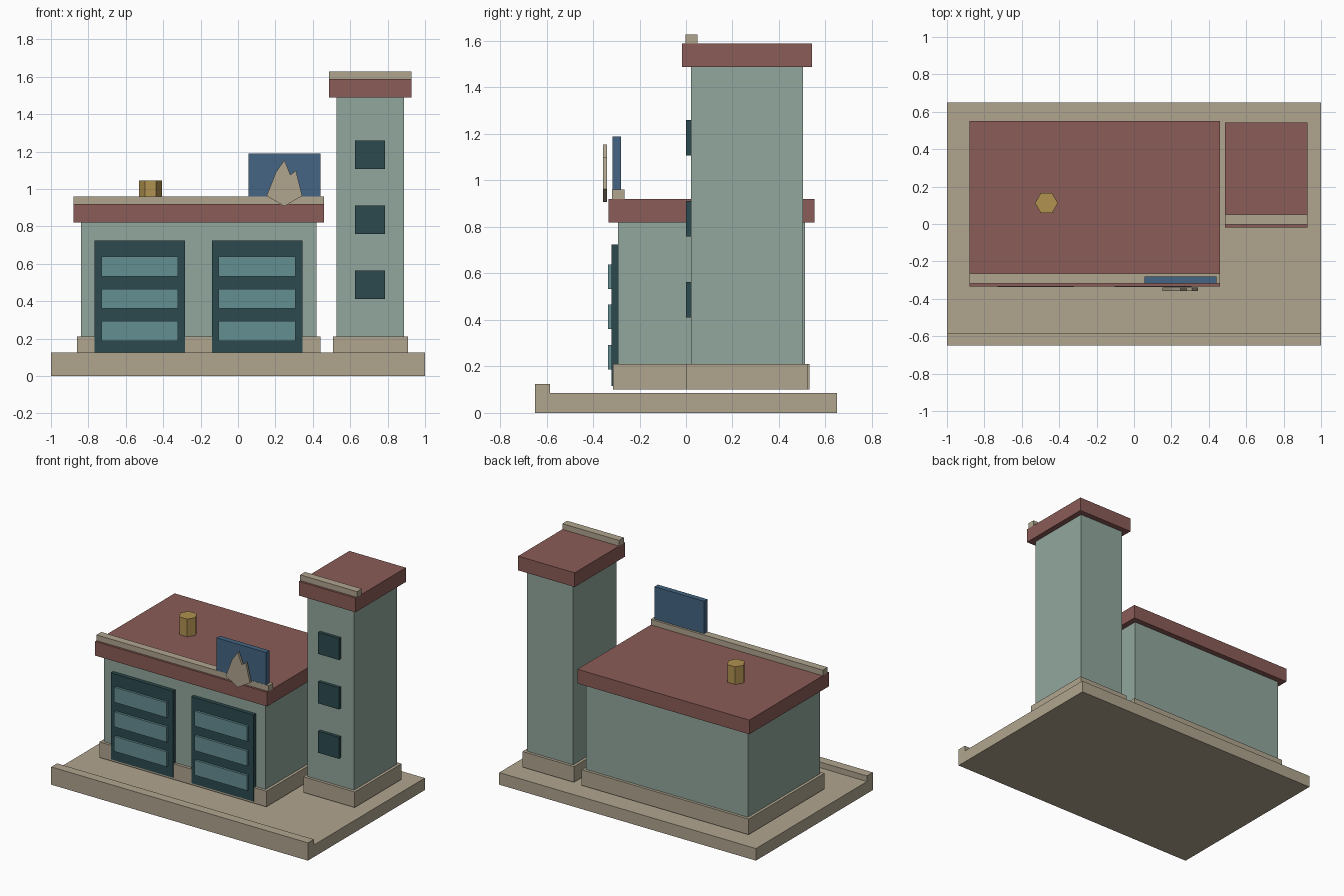
import bpy, bmesh, math

cube = bpy.data.objects.get("Cube")
if cube:
    bpy.data.objects.remove(cube, do_unlink=True)


def to_linear(c):
    c /= 255
    return c / 12.92 if c <= 0.04045 else ((c + 0.055) / 1.055) ** 2.4


def make_material(name, *rgb):
    color = (*[to_linear(c) for c in rgb], 1)
    mat = bpy.data.materials.new(name)
    mat.use_nodes = True
    mat.diffuse_color = color
    bsdf = next(n for n in mat.node_tree.nodes if n.type == 'BSDF_PRINCIPLED')
    bsdf.inputs["Base Color"].default_value = color
    bsdf.inputs["Roughness"].default_value = 0.8
    return mat


stone = make_material("tan stone", 176, 165, 143)
wall = make_material("pale green wall", 146, 167, 157)
roof_red = make_material("brick red roof", 139, 92, 87)
frame = make_material("dark teal", 44, 74, 78)
glass = make_material("light teal panel", 100, 142, 146)
blue = make_material("sign blue", 68, 101, 130)
gold = make_material("ochre", 177, 146, 80)


def finish(name, bm, mat):
    bmesh.ops.recalc_face_normals(bm, faces=bm.faces)
    mesh = bpy.data.meshes.new(name)
    bm.to_mesh(mesh)
    bm.free()
    mesh.materials.append(mat)
    obj = bpy.data.objects.new(name, mesh)
    bpy.context.collection.objects.link(obj)
    return obj


def prism(name, points, to_3d, depth, mat):
    """Extrude a closed outline along the depth vector."""
    bm = bmesh.new()
    face = bm.faces.new([bm.verts.new(to_3d(*p)) for p in points])
    new = bmesh.ops.extrude_face_region(bm, geom=[face])["geom"]
    verts = [g for g in new if isinstance(g, bmesh.types.BMVert)]
    bmesh.ops.translate(bm, verts=verts, vec=depth)
    return finish(name, bm, mat)


def box(name, x, y, z, mat):
    """Box between (min, max) ranges on each axis."""
    bm = bmesh.new()
    bmesh.ops.create_cube(bm, size=1)
    for v in bm.verts:
        v.co = [r[0] if c < 0 else r[1] for c, r in zip(v.co, (x, y, z))]
    return finish(name, bm, mat)


# Ground slab with a raised kerb along the front
slab_profile = [(-0.65, 0), (0.65, 0), (0.65, 0.085), (-0.585, 0.085),
                (-0.585, 0.125), (-0.65, 0.125)]
prism("ground_slab", slab_profile, lambda y, z: (-1, y, z), (2, 0, 0), stone)


# Each block is a plinth, walls, an overhanging roof and a front parapet
def block(name, x, y, top):
    def grow(r, a, b=None):
        return (r[0] - a, r[1] + (a if b is None else b))
    box(name + "_plinth", grow(x, 0.02), grow(y, 0.02), (0.10, 0.21), stone)
    box(name + "_walls", x, y, (0.11, top + 0.01), wall)
    roof_x = grow(x, 0.04)
    box(name + "_roof", roof_x, grow(y, 0.04), (top, top + 0.10), roof_red)
    front = y[0] - 0.025
    box(name + "_parapet", roof_x, (front, front + 0.053),
        (top + 0.10, top + 0.14), stone)


block("garage", (-0.84, 0.42), (-0.293, 0.512), 0.82)
block("tower", (0.527, 0.888), (0.022, 0.503), 1.488)

# Garage doors with three raised panels each
for side, x in (("right", -0.525), ("left", 0.102)):
    box(side + "_door", (x - 0.242, x + 0.242), (-0.32, -0.285), (0.115, 0.724), frame)
    for i in range(3):
        z = 0.24 + i * 0.173
        box(f"{side}_door_panel_{i + 1}", (x - 0.205, x + 0.205),
            (-0.336, -0.315), (z - 0.053, z + 0.053), glass)

# Tower windows
for i in range(3):
    z = 0.487 + i * 0.348
    box(f"tower_window_{i + 1}", (0.625, 0.786), (0.0, 0.03), (z - 0.076, z + 0.076), frame)

# Rooftop sign and its flame emblem
box("sign_board", (0.055, 0.441), (-0.317, -0.28), (0.95, 1.189), blue)
flame = [(-0.095, 0.963), (-0.045, 1.09), (0, 1.154), (0.032, 1.075),
         (0.062, 1.098), (0.095, 0.963), (0, 0.907)]
prism("flame_emblem", flame, lambda x, z: (0.248 + x, -0.357, z), (0, 0.017, 0), stone)

# Six-sided roof vent
hexagon = [(0.061 * math.cos(a), 0.061 * math.sin(a))
           for a in (i * math.pi / 3 for i in range(6))]
prism("roof_vent", hexagon, lambda x, y: (-0.468 + x, 0.112 + y, 0.91), (0, 0, 0.135), gold)
